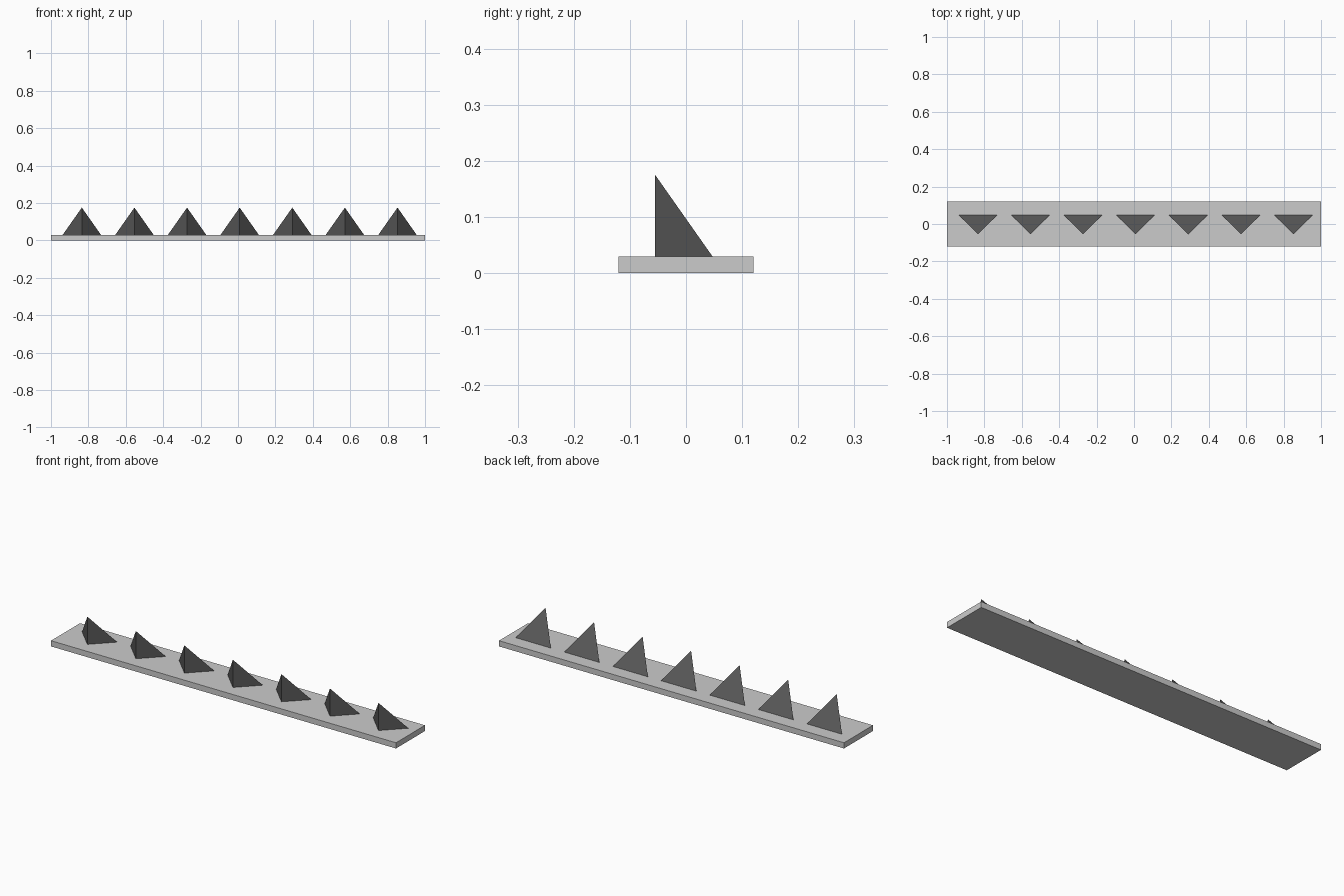
import bpy, bmesh
from mathutils import Vector

if "Cube" in bpy.data.objects:
    bpy.data.objects.remove(bpy.data.objects["Cube"])

TOP = 0.03            # plate thickness
COUNT, FIRST, STEP = 7, -0.835, 0.2813

dark = bpy.data.materials.new("dark_metal")
dark.diffuse_color = (0.1, 0.1, 0.1, 1)
dark.use_nodes = True
dark.node_tree.nodes["Principled BSDF"].inputs["Base Color"].default_value = dark.diffuse_color


def hull_object(name, points, mat=None):
    """Convex flat-faced object wrapped around a few points."""
    bm = bmesh.new()
    for p in points:
        bm.verts.new(p)
    bmesh.ops.convex_hull(bm, input=bm.verts)
    bmesh.ops.recalc_face_normals(bm, faces=bm.faces)
    mesh = bpy.data.meshes.new(name)
    bm.to_mesh(mesh)
    bm.free()
    if mat:
        mesh.materials.append(mat)
    obj = bpy.data.objects.new(name, mesh)
    bpy.context.collection.objects.link(obj)
    return obj


# Base plate
bpy.ops.mesh.primitive_cube_add(size=1, location=(0, 0, TOP / 2))
plate = bpy.context.object
plate.name = "base_plate"
plate.scale = (2, 0.24, TOP)
bpy.ops.object.transform_apply(location=False, rotation=False, scale=True)

# Row of three-sided spikes, tip upright over the front corner
spike = [(-0.102, 0.047, 0), (0.102, 0.047, 0), (0, -0.055, 0), (0, -0.055, 0.145)]
for i in range(COUNT):
    obj = hull_object(f"spike_{i + 1}", spike, dark)
    obj.location = Vector((FIRST + i * STEP, 0, TOP))
